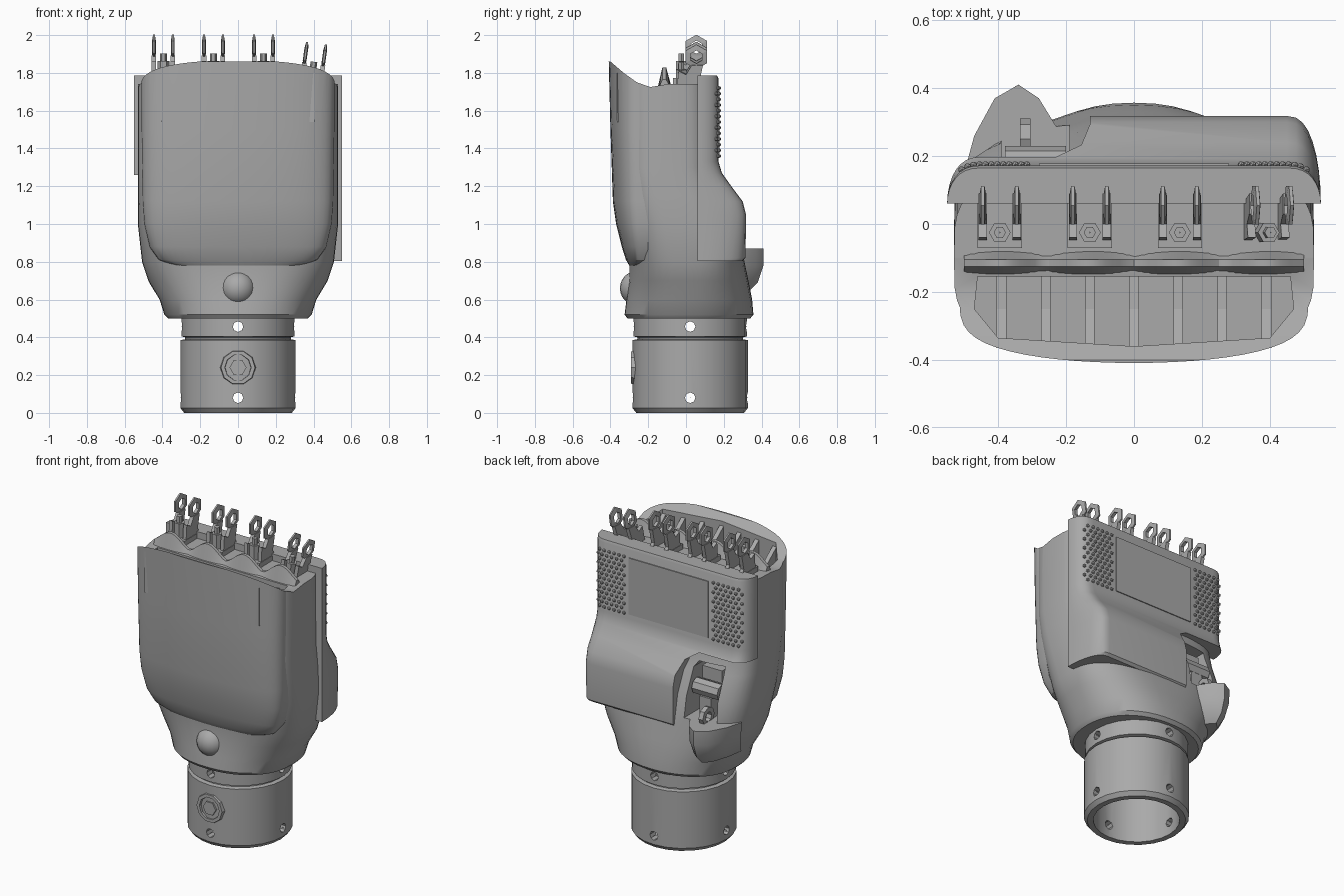
import bpy, bmesh
from math import sin, cos, pi, copysign, radians
from mathutils import Vector, Matrix

if "Cube" in bpy.data.objects:
    bpy.data.objects.remove(bpy.data.objects["Cube"])

grey = bpy.data.materials.new("warm_grey_plastic")
grey.use_nodes = True
colour = (0.4, 0.4, 0.4, 1)
grey.diffuse_color = colour
grey.node_tree.nodes["Principled BSDF"].inputs["Base Color"].default_value = colour


def finish(name, bm, smooth=True):
    bmesh.ops.recalc_face_normals(bm, faces=bm.faces[:])
    mesh = bpy.data.meshes.new(name)
    bm.to_mesh(mesh)
    bm.free()
    mesh.materials.append(grey)
    ob = bpy.data.objects.new(name, mesh)
    bpy.context.collection.objects.link(ob)
    if smooth:
        shade(ob)
    return ob


def activate(ob):
    bpy.ops.object.select_all(action='DESELECT')
    ob.select_set(True)
    bpy.context.view_layer.objects.active = ob


def shade(ob):
    activate(ob)
    bpy.ops.object.shade_smooth_by_angle(angle=radians(32))


def add_loft(bm, sections, closed=False):
    """Skin matching outlines; closed joins last to first instead of capping."""
    rings = [[bm.verts.new(p) for p in s] for s in sections]
    n = len(rings[0])
    pairs = list(zip(rings, rings[1:])) + ([(rings[-1], rings[0])] if closed else [])
    for a, b in pairs:
        for i in range(n):
            j = (i + 1) % n
            bm.faces.new((a[i], a[j], b[j], b[i]))
    if not closed:
        bm.faces.new(rings[0])
        bm.faces.new(rings[-1])


def loft(name, sections, smooth=True):
    bm = bmesh.new()
    add_loft(bm, sections)
    return finish(name, bm, smooth)


def add_prism(bm, pts, axis, lo, hi):
    place = {'x': lambda a, b, d: (d, a, b), 'y': lambda a, b, d: (a, d, b),
             'z': lambda a, b, d: (a, b, d)}[axis]
    add_loft(bm, [[place(a, b, d) for a, b in pts] for d in (lo, hi)])


def prism(name, pts, axis, lo, hi):
    bm = bmesh.new()
    add_prism(bm, pts, axis, lo, hi)
    return finish(name, bm, False)


def add_box(bm, x, y, z):
    add_prism(bm, [(x[0], y[0]), (x[1], y[0]), (x[1], y[1]), (x[0], y[1])], 'z', *z)


def add_lathe(bm, profile, centre, axis='z', segs=24):
    """Revolve a closed (radius, height) profile around an axis."""
    turn = {'z': Matrix(), 'x': Matrix.Rotation(pi / 2, 4, 'Y'),
            'y': Matrix.Rotation(pi / 2, 4, 'X')}[axis]
    rings = []
    for k in range(segs):
        a = 2 * pi * k / segs
        rings.append([turn @ Vector((r * cos(a), r * sin(a), h)) + Vector(centre)
                      for r, h in profile])
    add_loft(bm, rings, closed=True)


def add_rod(bm, centre, radius, length, axis='z', segs=8):
    h = length / 2
    add_lathe(bm, [(0.001, -h), (radius, -h), (radius, h), (0.001, h)], centre, axis, segs)


def cut(ob, *cutters):
    for c in cutters:
        c.hide_render = True
        m = ob.modifiers.new("cut", 'BOOLEAN')
        m.operation, m.solver, m.object = 'DIFFERENCE', 'EXACT', c
        activate(ob)
        bpy.ops.object.modifier_apply(modifier=m.name)
    shade(ob)


def spow(v, p):
    return copysign(abs(v) ** p, v)


# Hollow wrist coupling with a groove and see-through screw holes
AXIS_Y = 0.022
bm = bmesh.new()
add_lathe(bm, [(0.25, 0), (0.285, 0), (0.305, 0.025), (0.305, 0.385), (0.28, 0.39),
               (0.28, 0.4), (0.3, 0.405), (0.3, 0.52), (0.25, 0.52)], (0, AXIS_Y, 0))
wrist = finish("wrist_coupling", bm)
bm = bmesh.new()
for z in (0.08, 0.457):
    add_rod(bm, (0, AXIS_Y, z), 0.03, 1, 'y')
    add_rod(bm, (0, AXIS_Y, z + 0.001), 0.0295, 0.4, 'x')
    for s in (-1, 1):
        add_rod(bm, (s * 0.3, AXIS_Y, z), 0.03, 0.2, 'x')
hole_cutter = finish("hole_cutter", bm, False)

# Keep only the separate hole rods so that the cutter stays simple
bpy.data.objects.remove(hole_cutter)
for z in (0.08, 0.457):
    for axis in 'xy':
        bm = bmesh.new()
        add_rod(bm, (0, AXIS_Y, z), 0.028, 1, axis)
        rod = finish("hole_cutter", bm, False)
        cut(wrist, rod)
        bpy.data.objects.remove(rod)

# Round connector set in the wrist
bm = bmesh.new()
add_lathe(bm, [(0.065, 0), (0.1, 0), (0.09, 0.05), (0.07, 0.05)], (0, -0.24, 0.24), 'y', 10)
add_rod(bm, (0, -0.26, 0.24), 0.045, 0.06, 'y', 6)
finish("wrist_connector", bm, False)

# Palm body: z, half width, front, back, squareness
body_rows = [(0.5, 0.37, -0.31, 0.34, 2.2), (0.52, 0.39, -0.325, 0.357, 2.2),
             (0.6, 0.415, -0.315, 0.35, 2.3), (0.7, 0.475, -0.30, 0.33, 2.5),
             (0.8, 0.508, -0.30, 0.31, 2.8), (1.0, 0.53, -0.31, 0.27, 3.5),
             (1.15, 0.53, -0.33, 0.2, 3.8), (1.3, 0.53, -0.34, 0.15, 4),
             (1.9, 0.53, -0.35, 0.15, 4)]
sections = []
for z, w, yf, yb, n in body_rows:
    ring = [2 * pi * k / 48 for k in range(48)]
    sections.append([(w * spow(cos(a), 2 / n),
                      (yf + yb) / 2 + (yb - yf) / 2 * spow(sin(a), 2 / n), z) for a in ring])
body = loft("palm_body", sections)

# Curved front palm panel: z, half width, front
panel_rows = [(0.78, 0.34, -0.3), (0.81, 0.42, -0.318), (0.88, 0.47, -0.34),
              (1.0, 0.498, -0.37), (1.12, 0.507, -0.387), (1.5, 0.513, -0.4), (1.9, 0.515, -0.41)]
sections = []
for z, w, yf in panel_rows:
    arc = [pi * k / 28 - pi / 2 for k in range(29)]
    sections.append([(w * sin(t), -0.2 + (yf + 0.2) * max(cos(t), 0) ** 0.5, z) for t in arc])
panel = loft("front_palm_panel", sections)

# Swept top edge, open front pocket and thumb opening
top_cut = prism("top_cutter", [(-0.6, 1.87), (-0.4, 1.86), (-0.33, 1.8), (-0.26, 1.75),
                               (-0.19, 1.725), (-0.1, 1.74), (0.4, 1.745), (0.4, 2.2), (-0.6, 2.2)],
                'x', -1, 1)
pocket_cut = prism("pocket_cutter", [(-0.46, -0.155), (0.46, -0.155), (0.47, -0.25), (0.4, -0.335),
                                     (0, -0.36), (-0.4, -0.335), (-0.47, -0.25)], 'z', 1.55, 2.3)
thumb_cut = prism("thumb_window_cutter", [(-0.39, 0.87), (-0.19, 0.87), (-0.19, 1.16),
                                          (-0.22, 1.2), (-0.39, 1.2)], 'y', 0.04, 0.6)
cut(body, top_cut, pocket_cut, thumb_cut)
cut(panel, top_cut, pocket_cut)

# Pocket ribs
bm = bmesh.new()
for k in range(-3, 4):
    add_prism(bm, [(-0.365, 1.54), (-0.15, 1.54), (-0.15, 1.7), (-0.25, 1.71), (-0.365, 1.8)],
              'x', k * 0.13 - 0.014, k * 0.13 + 0.014)
finish("pocket_ribs", bm, False)


# Back cover with the step and the thumb cut-out
def cover_y(x, depth):
    c = min(max((abs(x) - 0.45) / 0.1, 0), 1)
    return 0.06 + depth * (1 - c ** 2.5) ** 0.5


sections = []
for z, yb in [(0.805, 0.3), (0.82, 0.315), (1.05, 0.318), (1.12, 0.3), (1.2, 0.24),
              (1.27, 0.19), (1.33, 0.172), (1.77, 0.172), (1.785, 0.165)]:
    half = [0.45 + 0.1 * cos(pi / 16 * k) ** 0.8 for k in range(8)] + [0.45]
    xs = half + [-x for x in reversed(half)]
    sections.append([(x, cover_y(x, yb - 0.06), z) for x in xs])
cover = loft("back_cover", sections)
arch_cut = prism("arch_cutter", [(-0.8, 0.5), (-0.13, 0.5), (-0.13, 1.13), (-0.155, 1.21),
                                 (-0.23, 1.26), (-0.8, 1.26)], 'y', 0, 0.8)
cut(cover, arch_cut)
for c in (top_cut, pocket_cut, thumb_cut, arch_cut):
    bpy.data.objects.remove(c)

# Back plate and grip studs
bm = bmesh.new()
add_box(bm, (-0.28, 0.28), (0.16, 0.178), (1.36, 1.72))
finish("back_plate", bm, False)
bm = bmesh.new()
for side in (-1, 1):
    for row in range(13):
        for col in range(6):
            x = side * (0.315 + 0.035 * col + 0.0175 * (row % 2))
            spot = (x, cover_y(x, 0.112) + 0.003, 1.36 + 0.03 * row)
            bmesh.ops.create_icosphere(bm, subdivisions=1, radius=0.011,
                                       matrix=Matrix.Translation(spot))
finish("grip_studs", bm, False)

# Thumb socket: protruding cup and inner joint
cup = [(-0.5, 0.15), (-0.47, 0.26), (-0.41, 0.37), (-0.34, 0.41), (-0.28, 0.37), (-0.2, 0.24), (-0.18, 0.15)]
sections = []
for z, s, dy in [(0.64, 0.6, -0.08), (0.69, 0.8, -0.03), (0.78, 0.95, 0), (0.87, 1, 0)]:
    sections.append([(-0.35 + (x + 0.35) * s, y + dy, z) for x, y in cup])
loft("thumb_cup", sections)
bm = bmesh.new()
add_rod(bm, (-0.29, 0.18, 1.04), 0.05, 0.18, 'x')
add_box(bm, (-0.33, -0.25), (0.05, 0.22), (0.87, 1.0))
add_box(bm, (-0.36, -0.22), (0.05, 0.15), (1.08, 1.16))
add_lathe(bm, [(0.03, -0.015), (0.06, -0.015), (0.06, 0.015), (0.03, 0.015)], (-0.32, 0.25, 0.9), 'x', 8)
finish("thumb_joint", bm, False)

# Round boss below the palm panel
bm = bmesh.new()
bmesh.ops.create_uvsphere(bm, u_segments=20, v_segments=12, radius=0.092,
                          matrix=Matrix.Translation((0, -0.258, 0.66)))
finish("front_boss", bm)

# Scalloped lip in front of the fingers
bm = bmesh.new()
sections = []
for k in range(49):
    x = -0.5 + k / 48
    h = 1.755 + 0.075 * abs(sin(pi * (x + 0.52) / 0.26)) ** 1.5
    sections.append([(x, -0.155, 1.7), (x, -0.125, h), (x, -0.105, h), (x, -0.07, 1.7)])
add_loft(bm, sections)
finish("scalloped_lip", bm)

# Four finger brackets: base, post and two eyed lugs each
for name, x, drop, lean in [("first", -0.395, 0, 0), ("second", -0.13, 0, 0),
                            ("third", 0.135, 0, 0), ("fourth", 0.38, 0.06, 8)]:
    bm = bmesh.new()
    add_box(bm, (-0.065, 0.065), (-0.07, 0.09), (-0.05, 0.03))
    add_rod(bm, (0, -0.025, 0.07), 0.032, 0.1, segs=6)
    add_rod(bm, (0, -0.025, 0.13), 0.018, 0.06, segs=6)
    for side in (-0.05, 0.05):
        add_prism(bm, [(-0.05, 0), (0.11, 0), (0.07, 0.06), (0.09, 0.15), (0.03, 0.15),
                       (0.0, 0.1), (-0.04, 0.12)], 'x', side - 0.012, side + 0.012)
        add_lathe(bm, [(0.035, -0.01), (0.066, -0.005), (0.066, 0.005), (0.035, 0.01)],
                  (side, 0.055, 0.194), 'x', 6)
    ob = finish(name + "_finger_bracket", bm, False)
    ob.location = (x, 0, 1.742 - drop * 0.7)
    ob.rotation_euler.y = radians(lean)
